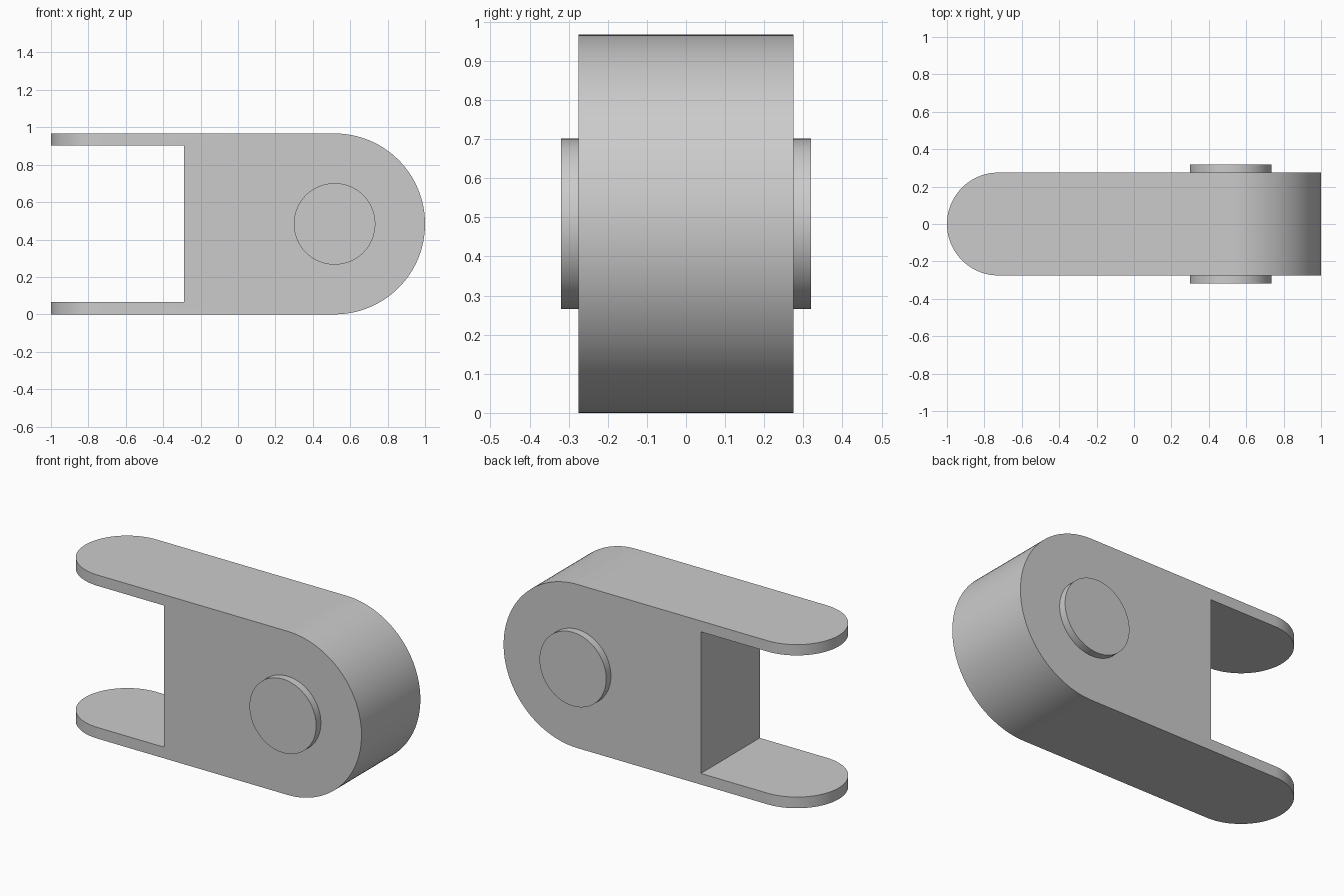
import bpy, bmesh
from math import sin, cos, pi
from mathutils import Vector

cube = bpy.data.objects.get("Cube")
if cube:
    bpy.data.objects.remove(cube, do_unlink=True)

HEIGHT, HALF_W = 0.967, 0.275
R = HEIGHT / 2
NOSE_X = 1 - R          # centre of the large round end
PIN_R, PIN_Y = 0.218, 0.319

grey = bpy.data.materials.new("light_grey")
grey.use_nodes = True
grey.diffuse_color = (0.6, 0.6, 0.6, 1)
grey.node_tree.nodes["Principled BSDF"].inputs["Base Color"].default_value = grey.diffuse_color


def arc(cx, cy, r, start, end, n):
    steps = [start + (end - start) * i / n for i in range(n + 1)]
    return [(cx + r * cos(a), cy + r * sin(a)) for a in steps]


def prism(name, outline, axis, low, high):
    """Extrude a 2D outline along y (outline in x, z) or z (outline in x, y)."""
    bm = bmesh.new()
    place = (lambda p: (p[0], low, p[1])) if axis == "y" else (lambda p: (p[0], p[1], low))
    face = bm.faces.new([bm.verts.new(place(p)) for p in outline])
    moved = bmesh.ops.extrude_face_region(bm, geom=[face], use_keep_orig=True)["geom"]
    shift = Vector((0, high - low, 0) if axis == "y" else (0, 0, high - low))
    bmesh.ops.translate(bm, vec=shift, verts=[v for v in moved if isinstance(v, bmesh.types.BMVert)])
    bmesh.ops.recalc_face_normals(bm, faces=bm.faces)
    mesh = bpy.data.meshes.new(name)
    bm.to_mesh(mesh)
    bm.free()
    mesh.materials.append(grey)
    obj = bpy.data.objects.new(name, mesh)
    bpy.context.collection.objects.link(obj)
    return obj


def smooth(obj):
    bpy.ops.object.select_all(action="DESELECT")
    obj.select_set(True)
    bpy.context.view_layer.objects.active = obj
    bpy.ops.object.shade_smooth_by_angle(angle=pi / 6)


# Fork body: side profile with a round nose and an open slot
slot_x, low_z, high_z = -0.29, 0.066, 0.903
profile = arc(NOSE_X, R, R, -pi / 2, pi / 2, 64)
profile += [(-1.2, HEIGHT), (-1.2, high_z), (slot_x, high_z),
            (slot_x, low_z), (-1.2, low_z), (-1.2, 0)]
body = prism("fork_body", profile, "y", -HALF_W, HALF_W)

# Round the prong tips by keeping only what lies inside a plan outline
outline = arc(HALF_W - 1, 0, HALF_W, pi / 2, 3 * pi / 2, 48)
wide = HALF_W + 0.1
outline = [(1.2, wide), (HALF_W - 1, wide)] + outline + [(HALF_W - 1, -wide), (1.2, -wide)]
cutter = prism("tip_cutter", outline, "z", -0.2, HEIGHT + 0.2)
cutter.hide_render = True
trim = body.modifiers.new("round_tips", "BOOLEAN")
trim.operation, trim.solver, trim.object = "INTERSECT", "EXACT", cutter
bpy.context.view_layer.objects.active = body
bpy.ops.object.modifier_apply(modifier=trim.name)
bpy.data.objects.remove(cutter, do_unlink=True)
smooth(body)

# Pivot bosses on both sides
for name, side in (("front_boss", -1), ("back_boss", 1)):
    ends = sorted((side * (HALF_W - 0.02), side * PIN_Y))
    smooth(prism(name, arc(NOSE_X, R, PIN_R, 0, 2 * pi, 64)[:-1], "y", *ends))
